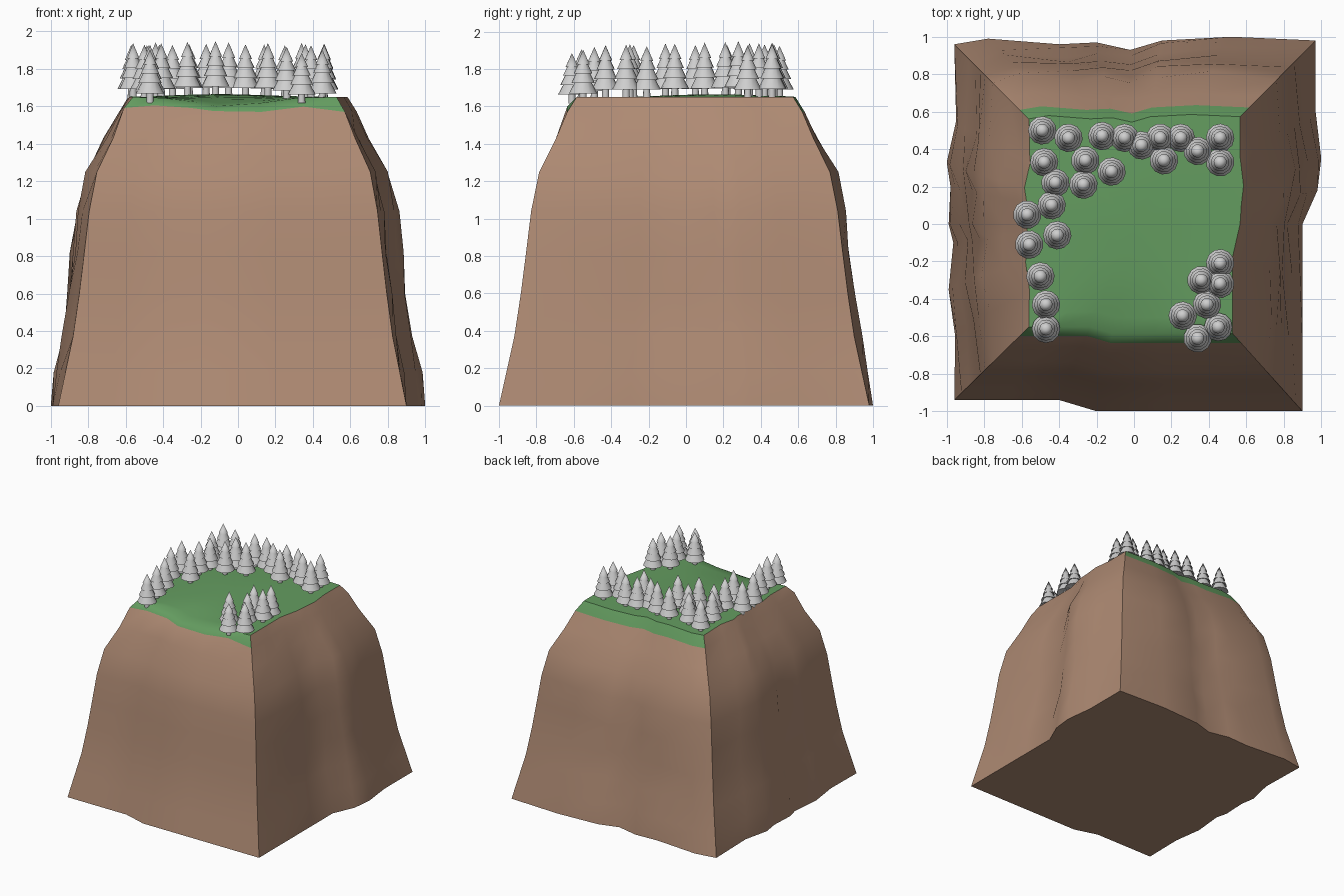
import bpy, bmesh, math, random

if "Cube" in bpy.data.objects:
    bpy.data.objects.remove(bpy.data.objects["Cube"])
random.seed(4)

def material(name, rgb):
    m = bpy.data.materials.new(name)
    m.diffuse_color = (*rgb, 1)
    m.use_nodes = True
    m.node_tree.nodes["Principled BSDF"].inputs["Base Color"].default_value = m.diffuse_color
    return m

EARTH = material("brown earth", (0.425, 0.255, 0.172))
GRASS = material("green grass", (0.128, 0.335, 0.117))
GREY = material("light grey", (0.62, 0.62, 0.62))

def finish(name, bm, mats, angle):
    bmesh.ops.recalc_face_normals(bm, faces=bm.faces)
    me = bpy.data.meshes.new(name)
    bm.to_mesh(me)
    bm.free()
    for m in mats:
        me.materials.append(m)
    ob = bpy.data.objects.new(name, me)
    bpy.context.collection.objects.link(ob)
    bpy.ops.object.select_all(action='DESELECT')
    ob.select_set(True)
    bpy.context.view_layer.objects.active = ob
    bpy.ops.object.shade_smooth_by_angle(angle=math.radians(angle))
    return ob

def ground(x, y):
    """Height of the grass: nearly level with a dip at the front edge."""
    dip = 0.06 * math.exp(-((x + 0.05) / 0.24) ** 2 - ((y + 0.66) / 0.22) ** 2)
    return 1.65 + 0.015 * math.exp(-((x + 0.1) ** 2 + (y - 0.15) ** 2) / 0.12) - dip

# ---- cliff: ragged outline, shrunk up through a few levels ----
FRONT = [(-0.96, -0.94), (-0.7, -0.94), (-0.4, -0.94), (-0.2, -1.0), (0.2, -1.0), (0.55, -1.0)]
RIGHT = [(0.9, -1.0), (0.9, -0.65), (0.9, -0.3), (0.9, 0.0), (0.98, 0.18), (1.0, 0.35), (0.97, 0.6)]
BACK = [(0.97, 0.98), (0.52, 1.0), (0.15, 0.98), (-0.02, 0.93), (-0.2, 0.97), (-0.4, 0.96), (-0.78, 0.99)]
LEFT = [(-0.96, 0.96), (-0.95, 0.55), (-1.0, 0.33), (-0.98, 0.2), (-0.99, 0.0), (-0.965, -0.1),
        (-0.99, -0.35), (-0.955, -0.6)]
SIDES = [FRONT, RIGHT, BACK, LEFT]
OUTLINE = [(x, y, i, j) for i, s in enumerate(SIDES) for j, (x, y) in enumerate(s)]
# height, scale of the outline, mean outward bulge of the rough sides
LEVELS = [(0, 1, 0), (0.18, 0.96, 0.015), (0.37, 0.918, 0.015), (0.6, 0.883, 0.02), (0.82, 0.855, 0.025),
          (1.04, 0.828, 0.025), (1.25, 0.785, 0.02), (1.43, 0.695, 0.01), (1.57, 0.635, 0), (1.65, 0.585, 0)]
TOP = len(LEVELS) - 1

bm = bmesh.new()
rings = []
for k, (z, s, bulge) in enumerate(LEVELS):
    ring = []
    for x, y, side, j in OUTLINE:
        # bulges on the rough sides, none on corners, base or rim
        b = 0
        if side and j and 0 < k < TOP - 1:
            b = 0.011 * math.sin(2.3 * j + 1.7 * k + side) + bulge + (0.008 if side == 3 else 0)
        px, py, pz = x * s, y * s, z
        if side in (1, 3):
            px += math.copysign(b, px)
        else:
            py += math.copysign(b, py)
        if side == 1 and j == 3 and k >= TOP - 1:
            px += 0.04
        if k == TOP:
            pz = ground(px, py)
        elif k == TOP - 1 and side == 0:
            # wavy lower edge of the grass at the front
            pz = min(1.585 + 0.02 * math.cos(7 * (px + 0.43)), ground(px, py) - 0.02)
        ring.append(bm.verts.new((px, py, pz)))
    rings.append(ring)
# grassy top: rings closing in on the centre
for s in (0.855, 0.68, 0.48, 0.24):
    rings.append([bm.verts.new((v.co.x * s, v.co.y * s, ground(v.co.x * s, v.co.y * s))) for v in rings[TOP]])
n = len(OUTLINE)
for k in range(len(rings) - 1):
    for i in range(n):
        j = (i + 1) % n
        f = bm.faces.new((rings[k][i], rings[k][j], rings[k + 1][j], rings[k + 1][i]))
        lip = k == TOP - 1 and OUTLINE[i][2] in (0, 2)
        f.material_index = 1 if k >= TOP or lip else 0
centre = bm.verts.new((0, 0, ground(0, 0)))
for i in range(n):
    bm.faces.new((rings[-1][i], rings[-1][(i + 1) % n], centre)).material_index = 1
bm.faces.new(rings[0][::-1])
finish("cliff", bm, [EARTH, GRASS], 40)

# ---- pine trees: one turned profile of trunk and four skirts ----
PROFILE = [(0.02, -0.01), (0.018, 0.055), (0.076, 0.042), (0.042, 0.11), (0.063, 0.1), (0.033, 0.165),
           (0.049, 0.155), (0.022, 0.215), (0.035, 0.205)]
SEG = 12
bm = bmesh.new()
rows = []
for k, (r, z) in enumerate(PROFILE):
    rows.append([bm.verts.new((r * math.cos(2 * math.pi * i / SEG), r * math.sin(2 * math.pi * i / SEG), z))
                 for i in range(SEG)])
tip = bm.verts.new((0, 0, 0.288))
for i in range(SEG):
    j = (i + 1) % SEG
    for a, b in zip(rows, rows[1:]):
        bm.faces.new((a[i], a[j], b[j], b[i]))
    bm.faces.new((rows[-1][i], rows[-1][j], tip))
bm.faces.new(rows[0][::-1])
tree = finish("pine_tree", bm, [GREY], 50)

SPOTS = [(-.49, .50), (-.35, .46), (-.17, .47), (-.05, .46), (.04, .42), (.14, .46), (.25, .46), (.34, .39),
         (.46, .46), (.46, .33), (.16, .34), (-.12, .28), (-.26, .34), (-.27, .21), (-.48, .33), (-.42, .22),
         (-.44, .10), (-.57, .05), (-.41, -.06), (-.56, -.11), (-.50, -.28), (-.47, -.43), (-.47, -.56),
         (.46, -.21), (.36, -.30), (.46, -.32), (.39, -.43), (.26, -.49), (.45, -.55), (.34, -.61)]
for i, (x, y) in enumerate(SPOTS):
    t = tree if i == 0 else tree.copy()
    if i:
        bpy.context.collection.objects.link(t)
    t.name = f"pine_tree_{i + 1}"
    t.location = (x, y, ground(x, y) - (0.02 if y < -0.52 else 0))
    t.rotation_euler.z = random.uniform(0, 6.28)
    t.scale.z = 0.9 if y < -0.58 else random.uniform(0.94, 1.0)
